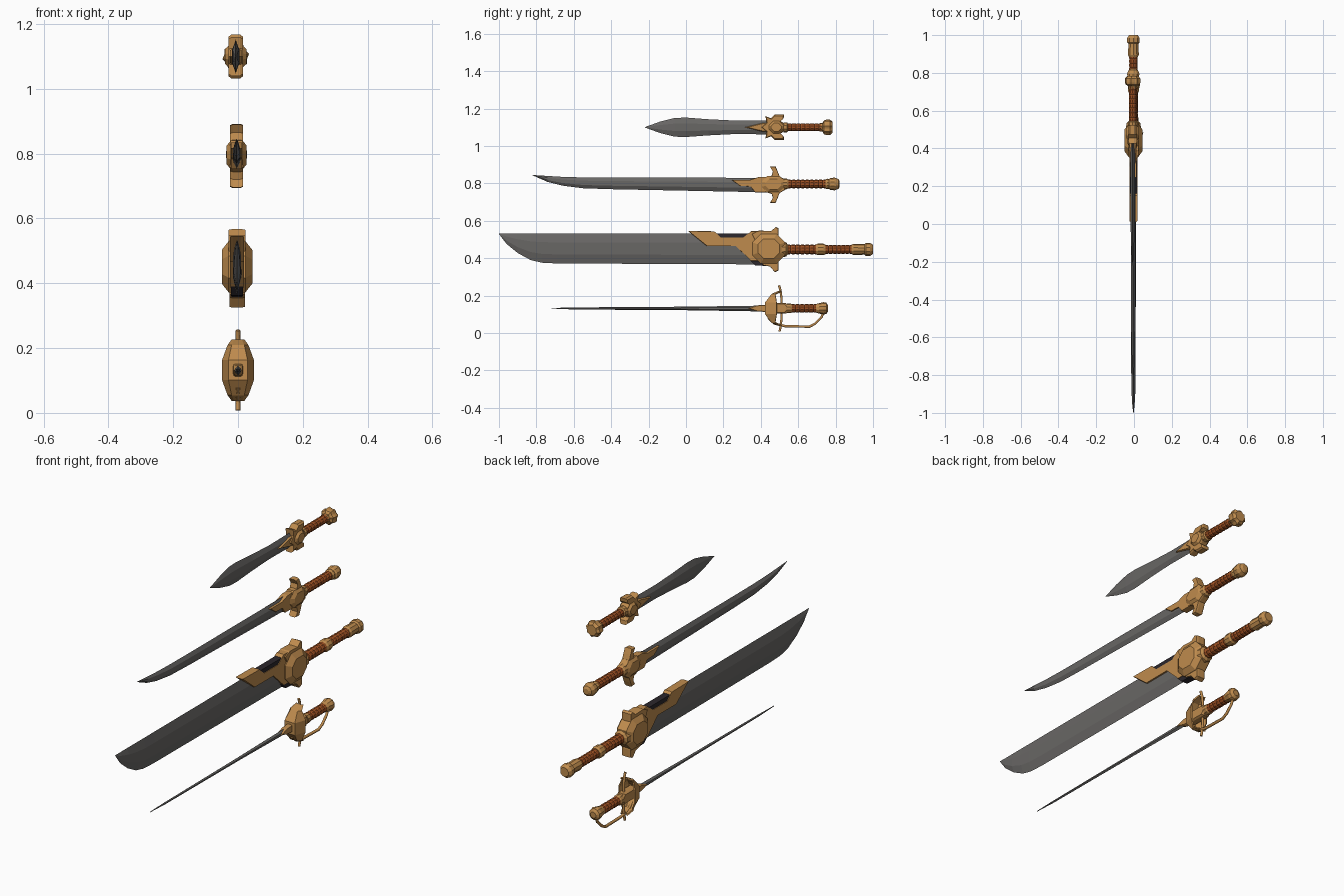
import bpy, bmesh, math
from mathutils import Vector

if "Cube" in bpy.data.objects:
    bpy.data.objects.remove(bpy.data.objects["Cube"], do_unlink=True)


def material(name, rgb):
    m = bpy.data.materials.new(name)
    m.use_nodes = True
    m.diffuse_color = (*rgb, 1)
    m.node_tree.nodes["Principled BSDF"].inputs["Base Color"].default_value = (*rgb, 1)
    return m


STEEL = material("grey steel", (0.14, 0.135, 0.13))
BRASS = material("warm brass", (0.52, 0.26, 0.075))
LEATHER = material("brown leather", (0.32, 0.075, 0.015))
DARK = material("dark iron", (0.025, 0.02, 0.025))


def loft(name, rings, mat, closed=True, caps=True):
    """Skin a series of equal-length point rings."""
    bm = bmesh.new()
    rows = [[bm.verts.new(p) for p in ring] for ring in rings]
    n = len(rows[0])
    for a, b in zip(rows, rows[1:]):
        for i in range(n if closed else n - 1):
            j = (i + 1) % n
            bm.faces.new((a[i], a[j], b[j], b[i]))
    if caps:
        bm.faces.new(rows[0])
        bm.faces.new(rows[-1])
    bmesh.ops.remove_doubles(bm, verts=bm.verts, dist=1e-5)
    bmesh.ops.recalc_face_normals(bm, faces=bm.faces)
    me = bpy.data.meshes.new(name)
    bm.to_mesh(me)
    bm.free()
    me.materials.append(mat)
    ob = bpy.data.objects.new(name, me)
    bpy.context.collection.objects.link(ob)
    return ob


def blade(name, stations, half, x, shoulder=0.3):
    """Stations are (y, top z, bottom z, thickness factor)."""
    rings = []
    for y, top, low, f in stations:
        t, s = half * f, (top - low) * shoulder
        rings.append([(x, y, top), (x + t, y, top - s), (x + t, y, low + s),
                      (x, y, low), (x - t, y, low + s), (x - t, y, top - s)])
    return loft(name, rings, STEEL)


def plate(name, outline, half, x, shrink=0.85, rim=0.6, mat=BRASS):
    """Side outline in (y, z), thickened in x with chamfered faces."""
    cy = sum(p[0] for p in outline) / len(outline)
    cz = sum(p[1] for p in outline) / len(outline)
    rings = [[(x + h, cy + (y - cy) * s, cz + (z - cz) * s) for y, z in outline]
             for h, s in ((-half, shrink), (-half * rim, 1), (half * rim, 1), (half, shrink))]
    return loft(name, rings, mat)


def mirrored(points, z):
    """Complete an upper outline with its reflection about height z."""
    return points + [(y, 2 * z - h) for y, h in reversed(points) if abs(h - z) > 1e-4]


def lathe(name, profile, x, z, mat=BRASS, sides=10, lobe=1.0):
    """Profile is (y, radius) turned about the y axis."""
    rings = []
    for y, r in profile:
        ring = []
        for i in range(sides):
            a = math.tau * (i + 0.5) / sides
            q = r * (lobe if i % 2 else 1)
            ring.append((x + q * math.cos(a), y, z + q * math.sin(a)))
        rings.append(ring)
    return loft(name, rings, mat)


def grip(name, start, end, r, x, z):
    """Leather handle with raised wrap bands."""
    n = int((end - start) / 0.022)
    step = (end - start) / n
    prof = []
    for i in range(n):
        y = start + i * step
        prof += [(y, r * 0.88), (y + step * 0.25, r), (y + step * 0.8, r)]
    return lathe(name, prof + [(end, r * 0.88)], x, z, LEATHER)


def octagon(y0, y1, z0, z1, cut):
    return [(y0 + cut, z1), (y1 - cut, z1), (y1, z1 - cut), (y1, z0 + cut),
            (y1 - cut, z0), (y0 + cut, z0), (y0, z0 + cut), (y0, z1 - cut)]


def rod(name, points, r):
    """Bent metal rod."""
    cu = bpy.data.curves.new(name, "CURVE")
    cu.dimensions = "3D"
    cu.bevel_depth = r
    cu.bevel_resolution = 1
    cu.use_fill_caps = True
    sp = cu.splines.new("POLY")
    sp.points.add(len(points) - 1)
    for p, co in zip(sp.points, points):
        p.co = (*co, 1)
    cu.materials.append(BRASS)
    ob = bpy.data.objects.new(name, cu)
    bpy.context.collection.objects.link(ob)


# Dagger: leaf blade, pronged guard, lobed pommel
x, z = -0.007, 1.1
blade("dagger_blade", [(y, z + h, z - h, f) for y, h, f in (
    (-0.22, 0.001, 0.1), (-0.14, 0.03, 0.6), (-0.06, 0.05, 0.9), (0, 0.052, 1),
    (0.12, 0.043, 1), (0.26, 0.036, 1), (0.46, 0.038, 1))], 0.011, x)
plate("dagger_guard", mirrored([(0.4, z), (0.43, 1.125), (0.425, 1.16), (0.455, 1.148), (0.475, 1.168),
      (0.525, 1.168), (0.522, 1.148), (0.505, 1.135), (0.53, 1.115)], z), 0.022, x, 0.9)
plate("dagger_guard_point", mirrored([(0.315, z), (0.41, 1.123), (0.46, 1.123)], z), 0.018, x)
plate("dagger_boss", octagon(0.44, 0.525, 1.065, 1.135, 0.025), 0.033, x, 0.65)
lathe("dagger_collar", [(0.52, 0.027), (0.54, 0.027), (0.545, 0.02)], x, z)
grip("dagger_grip", 0.54, 0.735, 0.021, x, z)
lathe("dagger_pommel", [(0.715, 0.022), (0.73, 0.024), (0.738, 0.038), (0.75, 0.042),
      (0.77, 0.042), (0.783, 0.03)], x, z, sides=16, lobe=0.85)

# Curved sword: slim single-edged blade and winged guard
x, z = -0.004, 0.797
blade("curved_blade", [(-0.82, 0.845, 0.843, 0.1), (-0.74, 0.84, 0.808, 0.6), (-0.66, 0.835, 0.788, 0.8),
      (-0.55, 0.832, 0.774, 1), (-0.4, 0.831, 0.769, 1), (0.45, 0.83, 0.752, 1)], 0.011, x)
plate("curved_blade_clasp", [(0.245, 0.818), (0.34, 0.818), (0.39, 0.835), (0.46, 0.835),
      (0.46, 0.752), (0.37, 0.752), (0.345, 0.784), (0.29, 0.786)], 0.017, x, 0.97)
plate("curved_guard", mirrored([(0.42, 0.83), (0.458, 0.842), (0.465, 0.865), (0.45, 0.89), (0.478, 0.892),
      (0.49, 0.865), (0.5, 0.838), (0.53, 0.82)], z - 0.004), 0.02, x, 0.96)
plate("curved_boss", octagon(0.405, 0.53, 0.752, 0.84, 0.03), 0.031, x, 0.65)
lathe("curved_collar", [(0.52, 0.03), (0.54, 0.028), (0.55, 0.021)], x, z)
grip("curved_grip", 0.54, 0.755, 0.023, x, z)
lathe("curved_pommel", [(0.745, 0.024), (0.755, 0.028), (0.765, 0.026), (0.772, 0.032),
      (0.795, 0.034), (0.815, 0.026), (0.822, 0.014)], x, z)

# Great sword: broad blade, stepped clasp, heavy boss
x, z = -0.003, 0.447
blade("great_blade", [(-1, 0.533, 0.53, 0.1), (-0.96, 0.533, 0.477, 0.5), (-0.9, 0.533, 0.428, 0.8),
      (-0.83, 0.533, 0.39, 0.9), (-0.77, 0.533, 0.376, 1), (-0.69, 0.533, 0.372, 1),
      (0.45, 0.533, 0.367, 1.1)], 0.012, x)
plate("great_blade_clasp", [(0.01, 0.546), (0.15, 0.544), (0.185, 0.51), (0.305, 0.51), (0.35, 0.545),
      (0.46, 0.545), (0.46, 0.385), (0.35, 0.385), (0.265, 0.466), (0.11, 0.466)], 0.021, x, 0.98)
plate("great_slot", [(0.15, 0.533), (0.345, 0.533), (0.345, 0.48), (0.15, 0.48)], 0.018, x, 0.97, mat=DARK)
plate("great_lower_slot", [(0.34, 0.39), (0.44, 0.39), (0.44, 0.358), (0.37, 0.362)], 0.018, x, 0.97, mat=DARK)
plate("great_upper_wing", [(0.35, 0.53), (0.39, 0.548), (0.455, 0.545), (0.48, 0.567), (0.495, 0.56),
      (0.495, 0.52), (0.48, 0.47), (0.38, 0.47)], 0.026, x, 0.95)
plate("great_lower_wing", [(0.39, 0.4), (0.41, 0.365), (0.45, 0.355), (0.475, 0.325), (0.495, 0.335),
      (0.495, 0.375), (0.48, 0.43), (0.4, 0.43)], 0.024, x, 0.95)
plate("great_boss", octagon(0.355, 0.53, 0.372, 0.53, 0.045), 0.047, x, 0.66, 0.55)
lathe("great_collar", [(0.51, 0.042), (0.535, 0.038), (0.545, 0.026)], x, z)
grip("great_lower_grip", 0.535, 0.71, 0.026, x, z)
lathe("great_ring", [(0.695, 0.026), (0.705, 0.031), (0.735, 0.031), (0.745, 0.026)], x, z)
grip("great_upper_grip", 0.74, 0.895, 0.024, x, z)
lathe("great_pommel", [(0.885, 0.025), (0.895, 0.03), (0.955, 0.028), (0.962, 0.035),
      (0.985, 0.035), (1, 0.024)], x, z)

# Rapier: needle blade, open faceted cup, knuckle bow
x, z = 0, 0.132
blade("rapier_blade", [(-0.72, 0.134, 0.131, 0.2), (-0.6, 0.137, 0.126, 0.6),
      (0, 0.141, 0.122, 0.9), (0.44, 0.147, 0.115, 1.2)], 0.008, x)
plate("rapier_blade_clasp", mirrored([(0.33, z), (0.38, 0.148), (0.45, 0.153)], z), 0.014, x)
cup = []
for h, y, w, d in ((0.092, 0.5, 0.018, 0.01), (0.075, 0.46, 0.03, 0.018), (0.03, 0.425, 0.046, 0.06)):
    cup.append((z + h, y, w, d))
cup += [(2 * z - h, y, w, d) for h, y, w, d in reversed(cup)]
shell = loft("rapier_cup", [[(-w, y + d, h), (-w * 0.6, y, h), (w * 0.6, y, h), (w, y + d, h)]
                            for h, y, w, d in cup], BRASS, closed=False, caps=False)
solid = shell.modifiers.new("thickness", "SOLIDIFY")
solid.thickness = 0.007
solid.offset = 0
rod("rapier_upper_quillon", [(0, 0.51, z), (0, 0.51, 0.19), (0, 0.505, 0.23), (0, 0.497, 0.255)], 0.007)
rod("rapier_lower_quillon", [(0, 0.51, z), (0, 0.51, 0.07), (0, 0.505, 0.03), (0, 0.5, 0.008)], 0.007)
rod("rapier_knuckle_bow", [(0, 0.44, 0.08), (0, 0.475, 0.05), (0, 0.53, 0.037), (0, 0.66, 0.034),
                           (0, 0.69, 0.05), (0, 0.725, 0.085), (0, 0.738, 0.12)], 0.0075)
plate("rapier_boss", octagon(0.42, 0.55, 0.104, 0.16, 0.015), 0.022, x, 0.8)
lathe("rapier_collar", [(0.54, 0.026), (0.56, 0.026), (0.57, 0.02)], x, z)
grip("rapier_grip", 0.56, 0.705, 0.023, x, z)
lathe("rapier_pommel", [(0.695, 0.023), (0.71, 0.027), (0.735, 0.033), (0.75, 0.03), (0.76, 0.016)], x, z)
